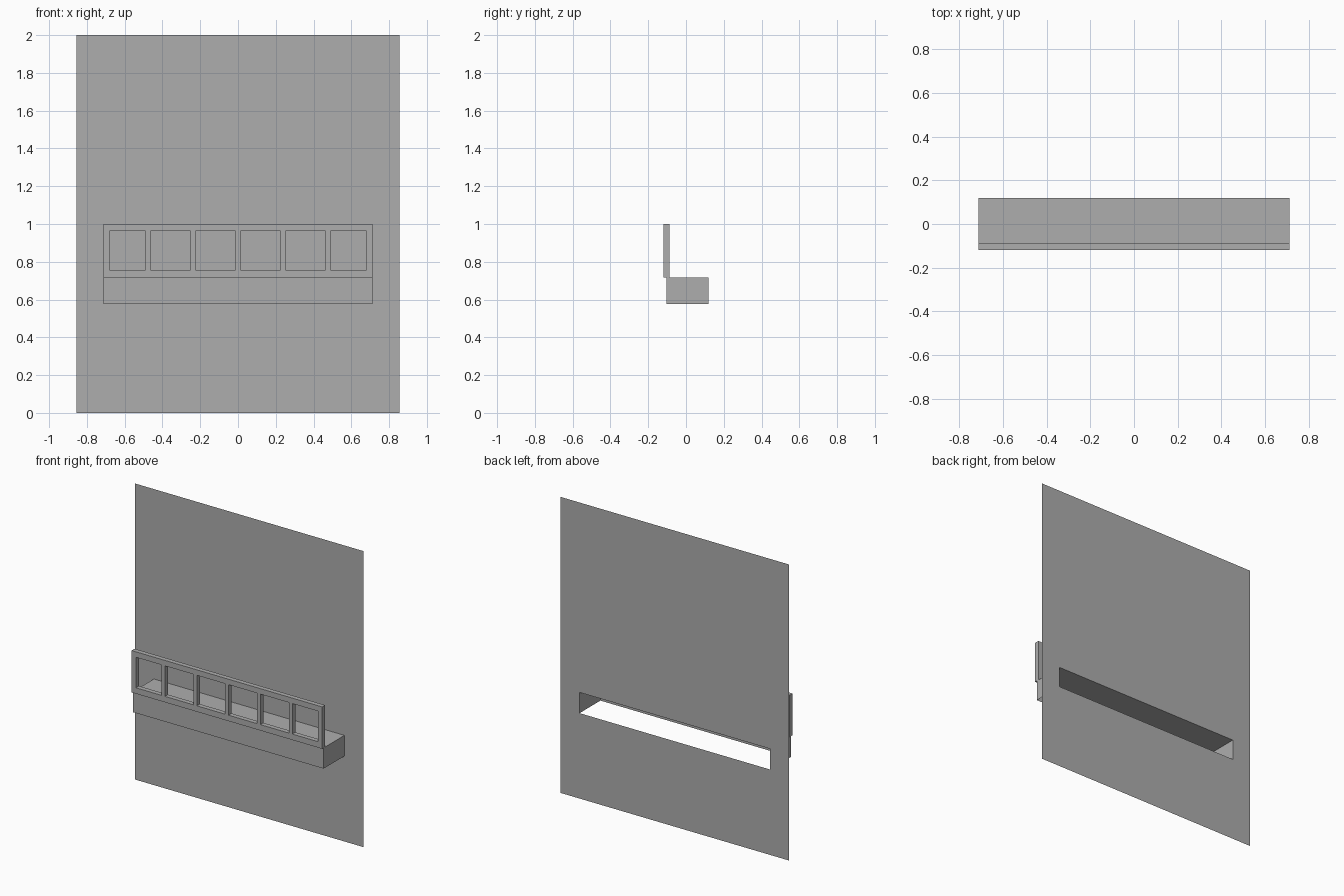
import bpy
import bmesh
from mathutils import Vector

if "Cube" in bpy.data.objects:
    bpy.data.objects.remove(bpy.data.objects["Cube"])

grey = bpy.data.materials.new("plain grey")
grey.diffuse_color = (0.42, 0.42, 0.42, 1)
grey.use_nodes = True
grey.node_tree.nodes["Principled BSDF"].inputs["Base Color"].default_value = grey.diffuse_color

BACK, FRONT = 0.119, -0.103      # wall plane and front of the balcony base
HALF, LOW, TOP = 0.712, 0.577, 0.717


def finish(name, bm):
    mesh = bpy.data.meshes.new(name)
    bm.to_mesh(mesh)
    bm.free()
    mesh.materials.append(grey)
    obj = bpy.data.objects.new(name, mesh)
    bpy.context.collection.objects.link(obj)
    return obj


def panel(name, xs, zs, y, is_hole, depth=0.0):
    """Upright sheet on a grid of x and z lines, facing -y, with open cells."""
    bm = bmesh.new()
    v = [[bm.verts.new((x, y, z)) for z in zs] for x in xs]
    for i in range(len(xs) - 1):
        for j in range(len(zs) - 1):
            if not is_hole(i, j):
                bm.faces.new((v[i][j], v[i + 1][j], v[i + 1][j + 1], v[i][j + 1]))
    if depth:
        ext = bmesh.ops.extrude_face_region(bm, geom=bm.faces[:], use_keep_orig=True)
        moved = [g for g in ext["geom"] if isinstance(g, bmesh.types.BMVert)]
        bmesh.ops.translate(bm, verts=moved, vec=Vector((0, depth, 0)))
        bmesh.ops.recalc_face_normals(bm, faces=bm.faces[:])
    loose = [p for p in bm.verts if not p.link_faces]
    bmesh.ops.delete(bm, geom=loose, context='VERTS')
    return finish(name, bm)


# Wall sheet with the opening behind the balcony base
panel("wall", [-0.855, -HALF, HALF, 0.855], [0, LOW, TOP, 2.0], BACK,
      lambda i, j: i == 1 and j == 1)

# Balcony base: hollow box, open at the back and underneath
bm = bmesh.new()
bmesh.ops.create_cube(bm, size=1)
for p in bm.verts:
    p.co = (p.co.x * 2 * HALF,
            BACK if p.co.y > 0 else FRONT,
            TOP if p.co.z > 0 else LOW)
bm.normal_update()
opened = [f for f in bm.faces if f.normal.y > 0.5 or f.normal.z < -0.5]
bmesh.ops.delete(bm, geom=opened, context='FACES')
finish("balcony_base", bm)

# Railing with six square openings
right = [0.013, 0.225, 0.251, 0.463, 0.489, 0.680, HALF]
xs = [-x for x in reversed(right)] + right
panel("railing", xs, [TOP, 0.757, 0.963, 1.0], -0.119,
      lambda i, j: j == 1 and i % 2 == 1, depth=0.032)
